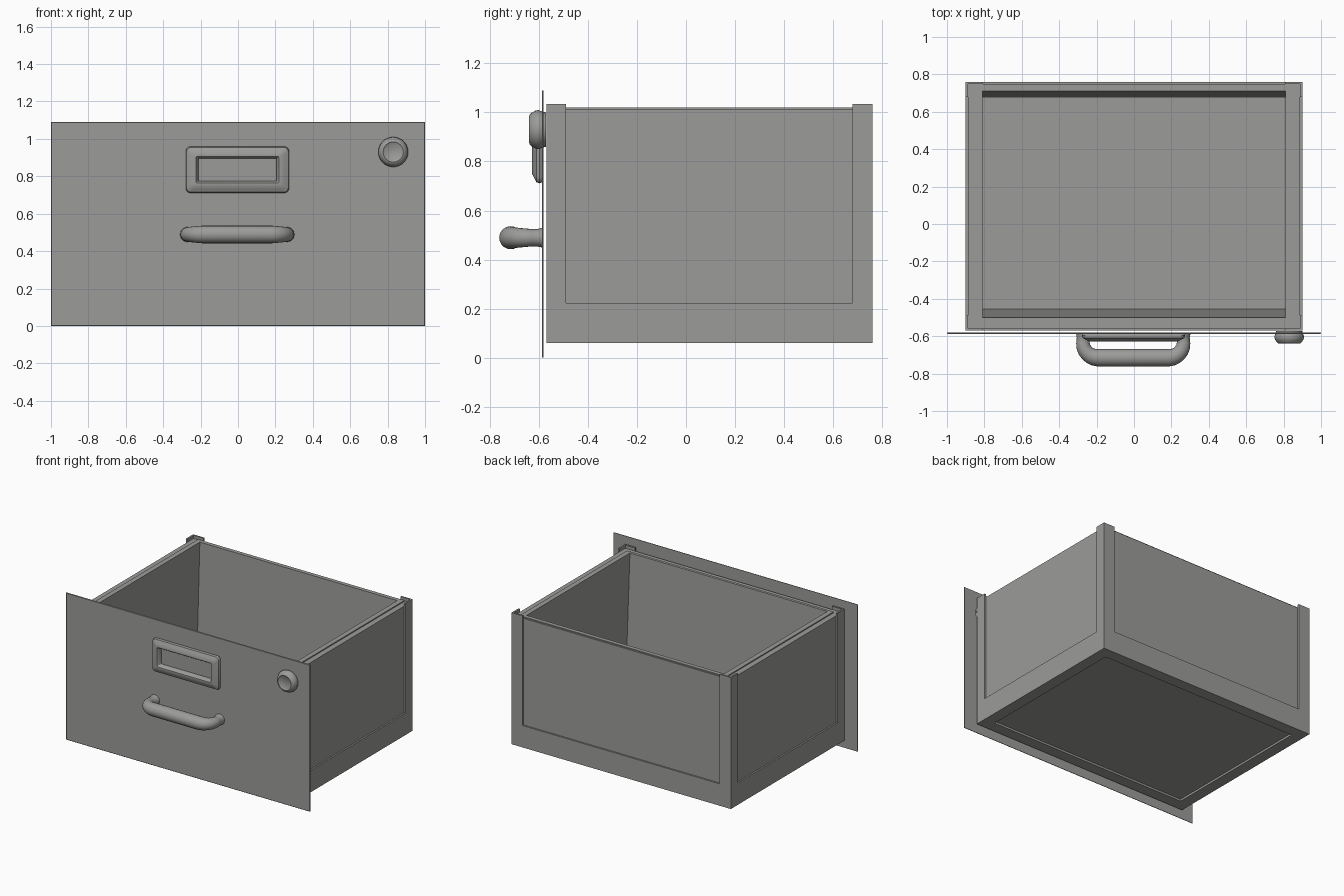
import bpy, bmesh, math
from mathutils import Vector

cube = bpy.data.objects.get("Cube")
if cube:
    bpy.data.objects.remove(cube, do_unlink=True)

GREY = (0.33, 0.33, 0.32, 1)
steel = bpy.data.materials.new("grey steel")
steel.use_nodes = True
steel.diffuse_color = GREY
steel.node_tree.nodes["Principled BSDF"].inputs["Base Color"].default_value = GREY


def loft(name, rings, closed=False, smooth=False):
    """Skin a list of equal-length rings, capping the ends unless closed."""
    bm = bmesh.new()
    rows = [[bm.verts.new(p) for p in ring] for ring in rings]
    pairs = list(zip(rows, rows[1:]))
    if closed:
        pairs.append((rows[-1], rows[0]))
    else:
        bm.faces.new(rows[0])
        bm.faces.new(rows[-1])
    for a, b in pairs:
        for i in range(len(a)):
            j = (i + 1) % len(a)
            bm.faces.new((a[i], a[j], b[j], b[i]))
    bmesh.ops.recalc_face_normals(bm, faces=bm.faces)
    mesh = bpy.data.meshes.new(name)
    bm.to_mesh(mesh)
    bm.free()
    mesh.materials.append(steel)
    obj = bpy.data.objects.new(name, mesh)
    bpy.context.collection.objects.link(obj)
    if smooth:
        bpy.ops.object.select_all(action='DESELECT')
        obj.select_set(True)
        bpy.context.view_layer.objects.active = obj
        bpy.ops.object.shade_smooth_by_angle(angle=math.radians(40))


# Outer size of the drawer box
X, Y0, Y1 = 0.9, -0.57, 0.76
SKIN, SIDE_ARM, END_ARM = 0.012, 0.081, 0.092


def rect(inset, z, front=0.0, back=0.0):
    """Horizontal ring inset from the drawer outline."""
    x, a, b = X - inset, Y0 + inset + front, Y1 - inset - back
    return [(-x, a, z), (x, a, z), (x, b, z), (-x, b, z)]


# Open tray with a stepped rim and tapering front and back inner walls
loft("drawer_tray", [
    rect(SKIN, 0.075), rect(SKIN, 1.012),
    rect(0.053, 1.012, -0.003, -0.033), rect(0.053, 1.02, -0.003, -0.033),
    rect(0.09, 1.02, -0.02, -0.04), rect(0.09, 0.15, 0.025, -0.005)])

# Raised band round the base, wrapping under the bottom edge
loft("base_band", [
    rect(0, 0.06), rect(0, 0.222), rect(SKIN, 0.222),
    rect(SKIN, 0.076), rect(0.085, 0.076), rect(0.085, 0.06)], closed=True)

# Angle-iron corner posts
angle = [(0, 0), (END_ARM, 0), (END_ARM, SKIN), (SKIN, SKIN), (SKIN, SIDE_ARM), (0, SIDE_ARM)]
for side, sx in (("left", 1), ("right", -1)):
    for end, y, sy in (("front", Y0, 1), ("back", Y1, -1)):
        loft(f"{end}_{side}_post", [
            [(sx * (X - u), y + sy * v, z) for u, v in angle] for z in (0.222, 1.035)])


# Front sheet
def upright(x, z0, z1, y):
    return [(-x, y, z0), (x, y, z0), (x, y, z1), (-x, y, z1)]


loft("front_panel", [upright(0.997, 0.003, 1.087, -0.588),
                     upright(1.0, 0.0, 1.09, -0.585),
                     upright(1.0, 0.0, 1.09, -0.581)])


# Label holder: rounded frame with a sunken centre
def rounded(hw, hh, r, y, cz=0.835, steps=5):
    pts = []
    for k, (sx, sz) in enumerate(((1, 1), (-1, 1), (-1, -1), (1, -1))):
        for s in range(steps):
            t = math.pi / 2 * (k + s / (steps - 1))
            pts.append((sx * (hw - r) + r * math.cos(t) - 0.003, y,
                        cz + sz * (hh - r) + r * math.sin(t)))
    return pts


loft("label_holder", [
    rounded(0.268, 0.119, 0.02, -0.583), rounded(0.276, 0.124, 0.025, -0.597),
    rounded(0.272, 0.12, 0.025, -0.61), rounded(0.256, 0.104, 0.02, -0.618),
    rounded(0.236, 0.086, 0.015, -0.628), rounded(0.222, 0.072, 0.01, -0.627),
    rounded(0.21, 0.062, 0.006, -0.612), rounded(0.208, 0.06, 0.006, -0.592)],
    smooth=True)


# Key lock: domed button with a shallow face
def disc(r, y, n=32):
    return [(0.83 + r * math.cos(2 * math.pi * i / n), y,
             0.93 + r * math.sin(2 * math.pi * i / n)) for i in range(n)]


loft("lock_button", [disc(r, y) for r, y in (
    (0.07, -0.572), (0.075, -0.59), (0.08, -0.602), (0.077, -0.615),
    (0.07, -0.628), (0.062, -0.637), (0.054, -0.64), (0.048, -0.635))],
    smooth=True)

# Pull handle: tube swept along a rounded U, waisted at the legs
half = [(0.266, -0.583, 0.041), (0.266, -0.605, 0.036), (0.268, -0.63, 0.035)]
for s in range(7):
    t = math.pi / 2 * s / 6
    half.append((0.188 + 0.081 * math.cos(t), -0.636 - 0.079 * math.sin(t),
                 0.036 + 0.011 * s / 6))
path = half + [(-x, y, r) for x, y, r in reversed(half)]
rings = []
for i, (x, y, r) in enumerate(path):
    a, b = path[max(i - 1, 0)], path[min(i + 1, len(path) - 1)]
    along = Vector((b[0] - a[0], b[1] - a[1], 0)).normalized()
    out = Vector((along.y, -along.x, 0))
    rings.append([Vector((x - 0.004, y, 0.489))
                  + r * (math.cos(t) * out + math.sin(t) * Vector((0, 0, 1)))
                  for t in (2 * math.pi * k / 20 for k in range(20))])
loft("pull_handle", rings, smooth=True)
